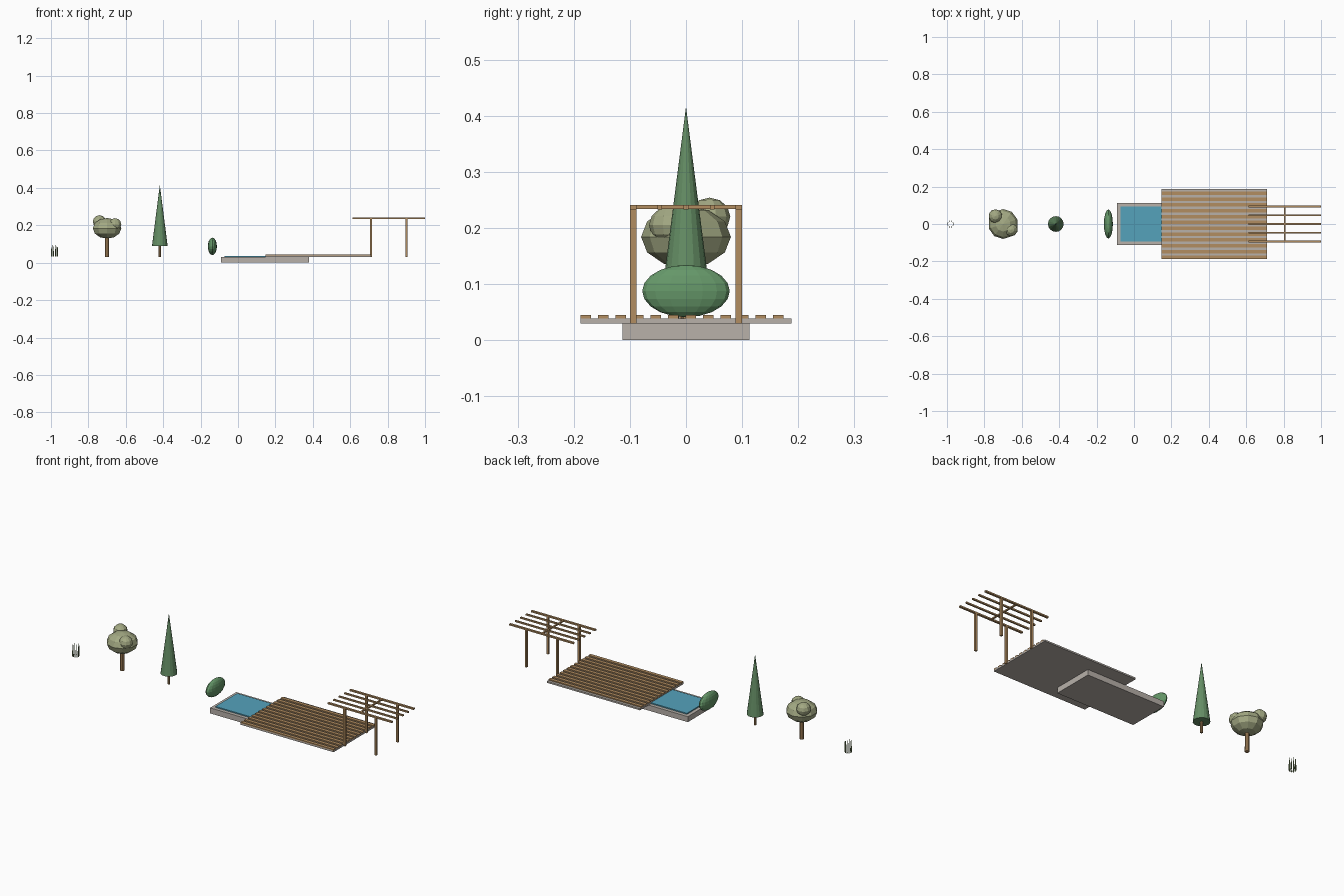
import bpy, math

if "Cube" in bpy.data.objects:
    bpy.data.objects.remove(bpy.data.objects["Cube"])


def material(name, r, g, b):
    m = bpy.data.materials.new(name)
    m.diffuse_color = (r, g, b, 1)
    m.use_nodes = True
    m.node_tree.nodes["Principled BSDF"].inputs["Base Color"].default_value = m.diffuse_color
    return m


WOOD = material("wood", 0.45, 0.27, 0.12)
STONE = material("stone", 0.48, 0.44, 0.40)
WATER = material("water", 0.09, 0.36, 0.50)
BUSH = material("bush_green", 0.13, 0.31, 0.14)
PINE = material("pine_green", 0.13, 0.27, 0.13)
LEAF = material("leaf_olive", 0.37, 0.40, 0.23)
GRASS = material("grass_green", 0.22, 0.30, 0.13)


def finish(name, mat):
    ob = bpy.context.object
    ob.name = name
    ob.data.materials.append(mat)
    return ob


def box(name, x0, x1, y0, y1, z0, z1, mat):
    bpy.ops.mesh.primitive_cube_add(
        size=1, location=((x0 + x1) / 2, (y0 + y1) / 2, (z0 + z1) / 2))
    ob = finish(name, mat)
    ob.scale = (x1 - x0, y1 - y0, z1 - z0)
    return ob


def cone(name, x, y, z0, z1, r0, r1, sides, mat):
    bpy.ops.mesh.primitive_cone_add(
        vertices=sides, radius1=r0, radius2=r1, depth=z1 - z0,
        location=(x, y, (z0 + z1) / 2))
    return finish(name, mat)


def ball(name, center, radii, segments, rings, mat):
    bpy.ops.mesh.primitive_uv_sphere_add(
        segments=segments, ring_count=rings, radius=1, location=center)
    ob = finish(name, mat)
    ob.scale = radii
    return ob


# Pool
box("pool_basin", -0.09, 0.38, -0.113, 0.113, 0, 0.03, STONE)
box("pool_water", -0.071, 0.36, -0.094, 0.094, 0.028, 0.036, WATER)

# Deck slab with twelve planks
box("deck_slab", 0.147, 0.71, -0.188, 0.188, 0.03, 0.0385, STONE)
for i in range(12):
    y = -0.188 + i * 0.0312
    box(f"deck_plank_{i + 1}", 0.147, 0.71, y, y + 0.0185, 0.0385, 0.0445, WOOD)

# Pergola: posts, side beams, rafters, cross beam
PX = 0.806
for sx in (-1, 1):
    for sy in (-1, 1):
        x, y = PX + sx * 0.094, sy * 0.094
        box("pergola_post", x - 0.0056, x + 0.0056, y - 0.0056, y + 0.0056,
            0.03, 0.234, WOOD)
for i in range(-2, 3):
    w = 0.0058 if abs(i) == 2 else 0.0042
    y = i * 0.047
    box("pergola_beam" if abs(i) == 2 else "pergola_rafter",
        PX - 0.194, 1.0, y - w, y + w, 0.233, 0.241, WOOD)
box("pergola_cross_beam", PX - 0.004, PX + 0.004, -0.099, 0.099,
    0.2335, 0.2405, WOOD)

# Hedge bush
ball("bush", (-0.137, 0, 0.0875), (0.024, 0.078, 0.0465), 16, 10, BUSH)

# Conifer
cone("conifer_trunk", -0.418, 0, 0.03, 0.092, 0.0065, 0.0065, 8, WOOD)
cone("conifer_foliage", -0.418, 0, 0.089, 0.416, 0.042, 0, 16, PINE)

# Round tree
cone("tree_trunk", -0.70, 0, 0.03, 0.15, 0.0115, 0.010, 8, WOOD)
ball("tree_crown", (-0.70, 0, 0.184), (0.08, 0.08, 0.055), 10, 6, LEAF)
ball("tree_crown_back", (-0.741, 0.042, 0.22), (0.037, 0.037, 0.034), 10, 6, LEAF)
ball("tree_crown_front", (-0.658, -0.03, 0.205), (0.036, 0.036, 0.033), 10, 6, LEAF)

# Grass tuft: ring of thin blades
for i in range(10):
    a = math.tau * i / 10
    cone(f"grass_blade_{i + 1}", -0.981 + 0.016 * math.cos(a),
         0.016 * math.sin(a), 0.032, 0.096 - 0.008 * (i % 2),
         0.003, 0.001, 5, GRASS)
